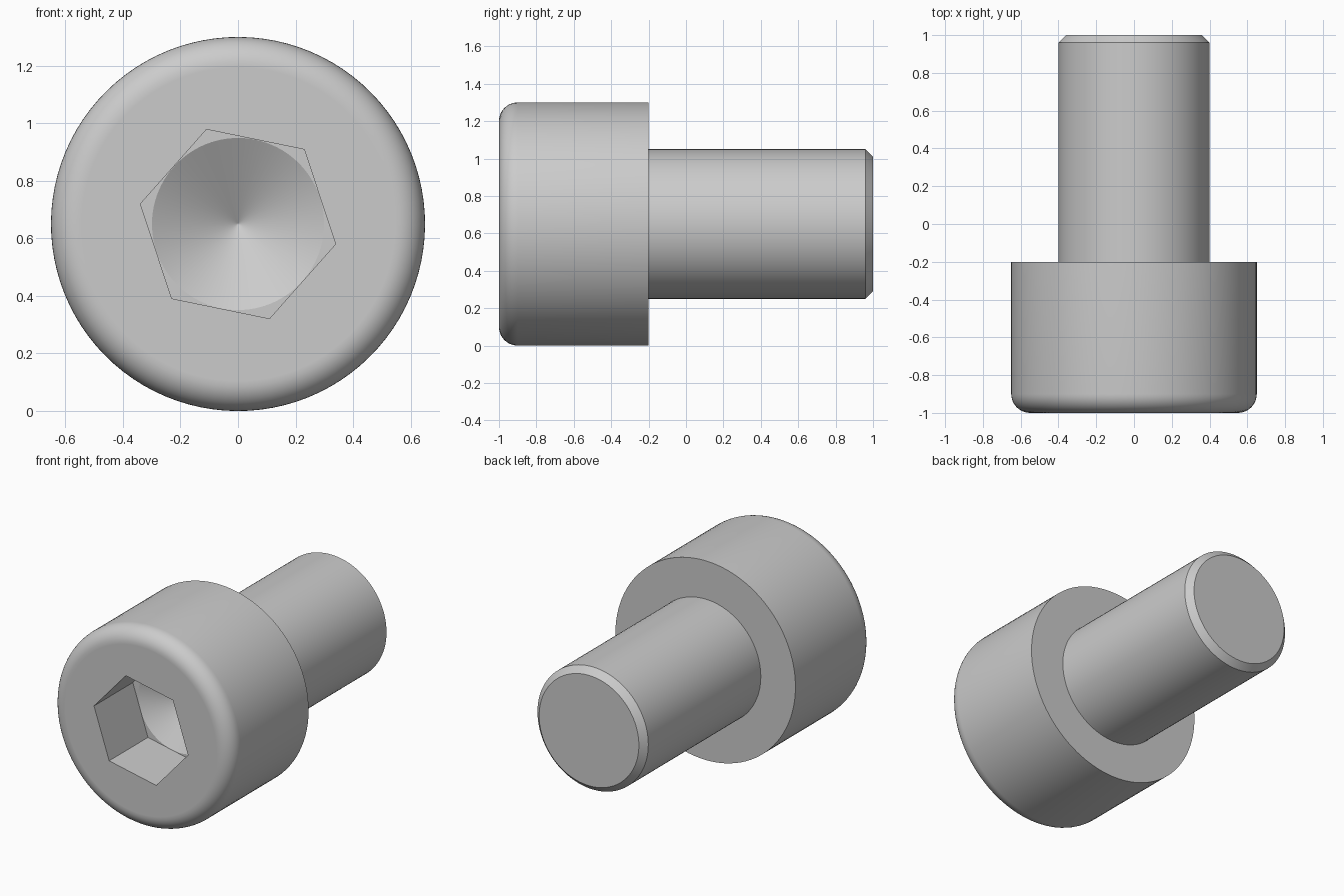
import bpy
import bmesh
from math import sin, cos, pi, radians

AXIS_Z = 0.65      # height of the screw axis
SIDES = 96         # divisible by six so the hex corners are exact
TWIST = radians(-11.6)
HEX_APOTHEM = 0.30

if "Cube" in bpy.data.objects:
    bpy.data.objects.remove(bpy.data.objects["Cube"])

steel = bpy.data.materials.new("grey steel")
steel.use_nodes = True
grey = (0.6, 0.6, 0.6, 1.0)
steel.diffuse_color = grey
steel.node_tree.nodes["Principled BSDF"].inputs["Base Color"].default_value = grey


def hex_radius(angle):
    return HEX_APOTHEM / cos(angle % (pi / 3) - pi / 6)


def loft(name, profile):
    """Join (radius, y) rings along the screw axis; a radius of 'hex' gives a hexagon."""
    bm = bmesh.new()
    rings = []
    for radius, y in profile:
        ring = []
        for i in range(SIDES):
            a = 2 * pi * i / SIDES
            r = hex_radius(a) if radius == "hex" else radius
            ring.append(bm.verts.new((r * cos(a + TWIST), y, AXIS_Z + r * sin(a + TWIST))))
        rings.append(ring)
    for a, b in zip(rings, rings[1:]):
        for i in range(SIDES):
            j = (i + 1) % SIDES
            bm.faces.new((a[i], a[j], b[j], b[i]))
    bm.faces.new(rings[0])
    bm.faces.new(rings[-1])
    bmesh.ops.recalc_face_normals(bm, faces=bm.faces)
    mesh = bpy.data.meshes.new(name)
    bm.to_mesh(mesh)
    bm.free()
    mesh.materials.append(steel)
    obj = bpy.data.objects.new(name, mesh)
    bpy.context.collection.objects.link(obj)
    bpy.ops.object.select_all(action="DESELECT")
    obj.select_set(True)
    bpy.context.view_layer.objects.active = obj
    bpy.ops.object.shade_smooth_by_angle(angle=radians(25))
    return obj


# Head: drilled cone, hex socket, front face, rounded rim, back face
FILLET = 0.10
STEPS = 10
socket = [(0.002, -0.428), (0.299, -0.60), ("hex", -0.60), ("hex", -1.0), (0.545, -1.0)]
rim = [(0.55 + FILLET * sin(t), -0.9 - FILLET * cos(t))
       for t in (pi / 2 * k / STEPS for k in range(STEPS + 1))]
loft("screw_head", socket + rim + [(0.65, -0.2)])

# Shank: plain cylinder with a chamfered tip, rooted inside the head
loft("shank", [(0.40, -0.3), (0.40, 0.96), (0.36, 1.0)])
